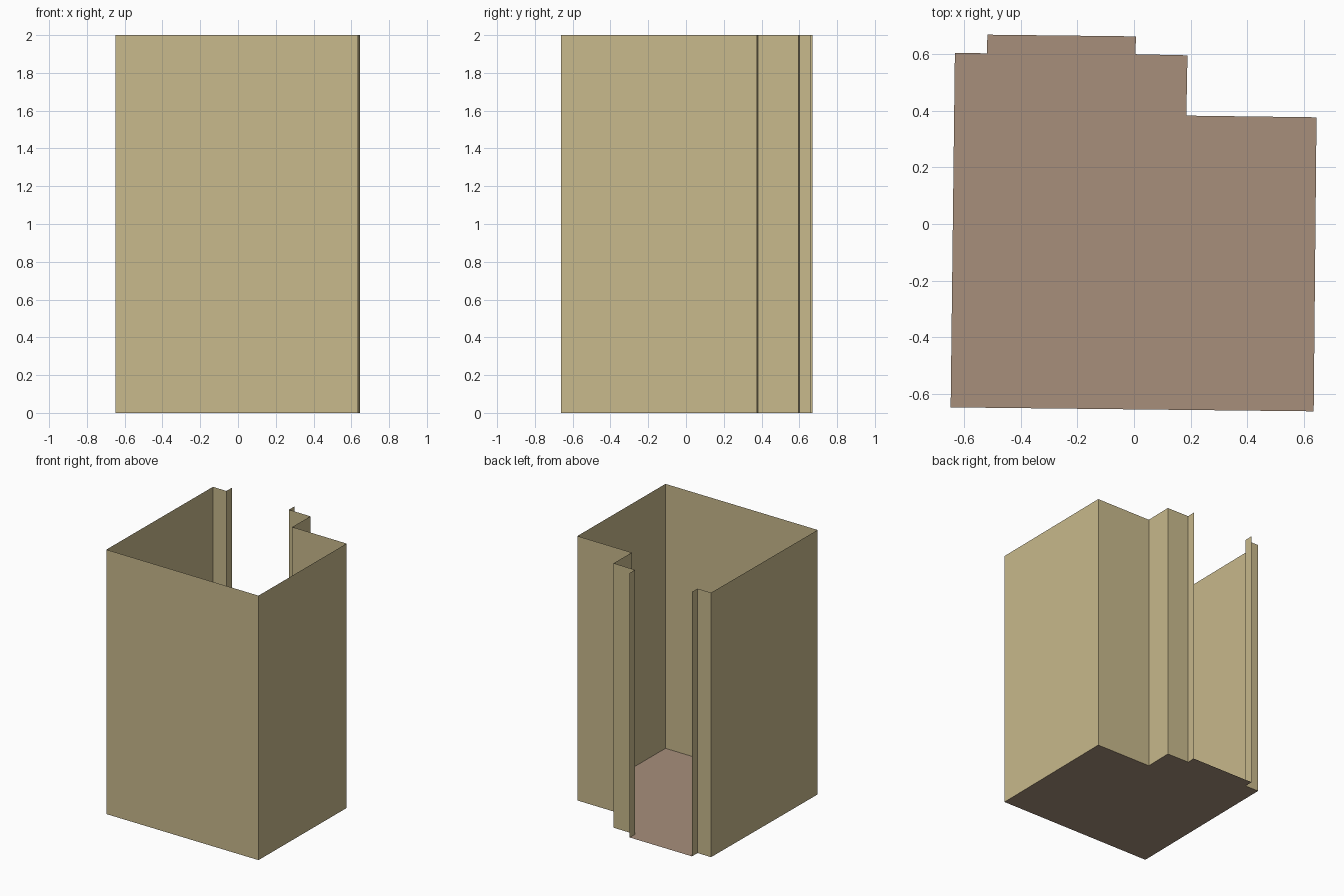
import bpy, bmesh

if "Cube" in bpy.data.objects:
    bpy.data.objects.remove(bpy.data.objects["Cube"])

HEIGHT = 2.0

# Floor outline, starting and ending at the two sides of the full-height opening
OUTLINE = [(-0.518, 0.669), (-0.520, 0.603), (-0.633, 0.605),
           (-0.648, -0.648), (0.635, -0.662), (0.645, 0.377),
           (0.185, 0.383), (0.189, 0.596), (0.005, 0.600), (0.007, 0.663)]


def material(name, colour):
    mat = bpy.data.materials.new(name)
    mat.diffuse_color = (*colour, 1.0)
    mat.use_nodes = True
    mat.node_tree.nodes["Principled BSDF"].inputs["Base Color"].default_value = mat.diffuse_color
    return mat


def add_object(name, bm, mat):
    mesh = bpy.data.meshes.new(name)
    bm.to_mesh(mesh)
    bm.free()
    mesh.materials.append(mat)
    obj = bpy.data.objects.new(name, mesh)
    bpy.context.collection.objects.link(obj)
    return obj


# Floor: one flat face over the whole outline
bm = bmesh.new()
bm.faces.new([bm.verts.new((x, y, 0)) for x, y in OUTLINE])
add_object("floor", bm, material("brown floor", (0.386, 0.275, 0.198)))

# Walls: thin sheet raised along the outline, left open at the back
bm = bmesh.new()
base = [bm.verts.new((x, y, 0)) for x, y in OUTLINE]
edges = [bm.edges.new(pair) for pair in zip(base, base[1:])]
raised = bmesh.ops.extrude_edge_only(bm, edges=edges)["geom"]
bmesh.ops.translate(bm, vec=(0, 0, HEIGHT),
                    verts=[g for g in raised if isinstance(g, bmesh.types.BMVert)])
bmesh.ops.recalc_face_normals(bm, faces=bm.faces)
add_object("walls", bm, material("tan wall", (0.578, 0.485, 0.262)))
